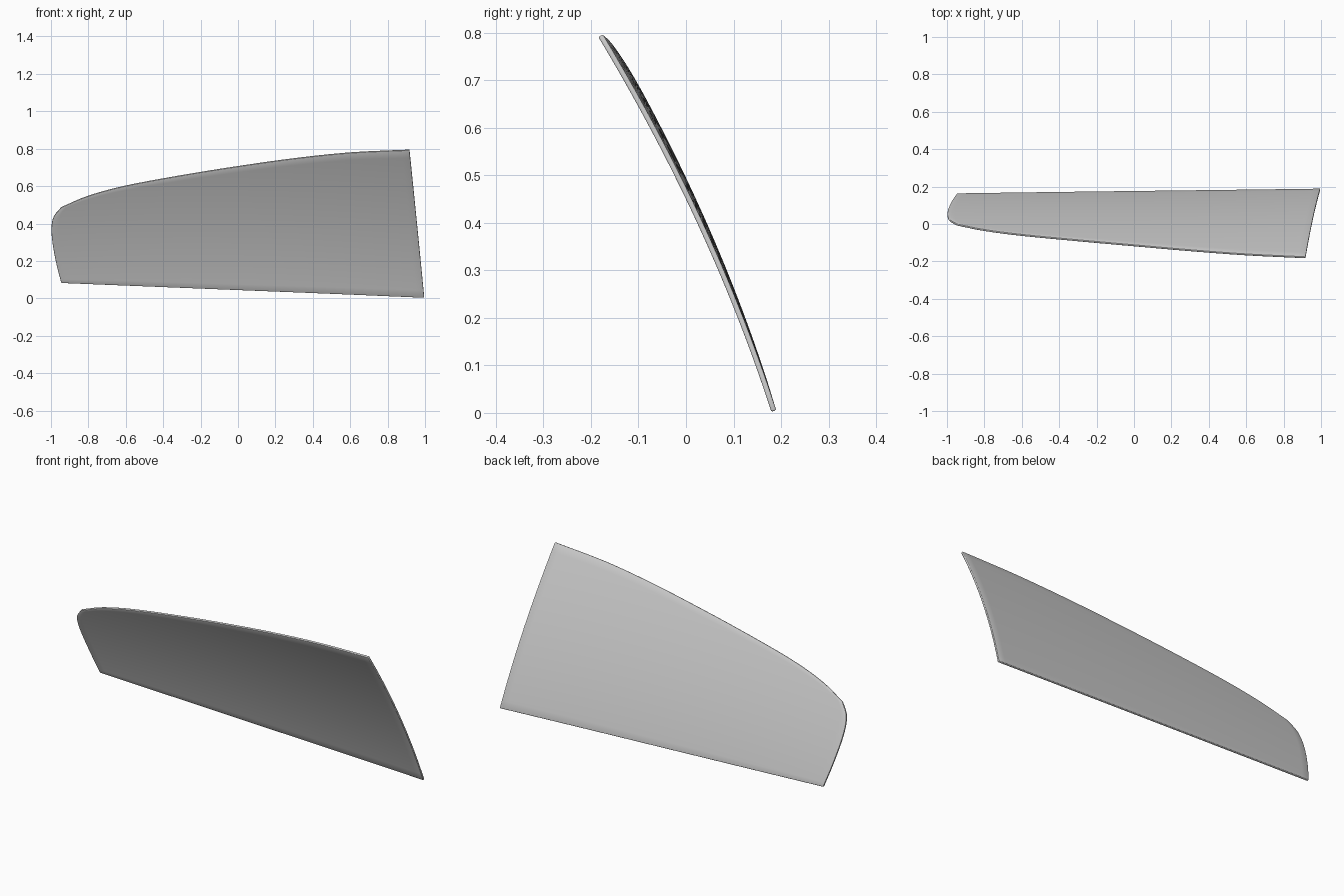
import bpy, bmesh
from mathutils import Vector

if "Cube" in bpy.data.objects:
    bpy.data.objects.remove(bpy.data.objects["Cube"])

NU, NV = 48, 20

# Outline of the pane in front view (x, z)
BOTTOM = [(-0.945, 0.083), (-0.5, 0.065), (0.0, 0.045), (0.5, 0.025), (0.996, 0.004)]
TOP = [(-0.945, 0.487), (-0.8, 0.548), (-0.6, 0.602), (-0.3, 0.658), (0.0, 0.706),
       (0.3, 0.748), (0.6, 0.779), (0.917, 0.794)]
LEFT = [(-0.945, 0.083), (-0.972, 0.19), (-0.992, 0.3), (-0.997, 0.38),
        (-0.985, 0.437), (-0.945, 0.487)]
RIGHT = [(0.996, 0.004), (0.957, 0.4), (0.917, 0.794)]


def smooth_curve(pts, n):
    """Sample a Catmull-Rom curve through pts at n + 1 even arc-length steps."""
    p = [Vector(q) for q in pts]
    p = [2 * p[0] - p[1]] + p + [2 * p[-1] - p[-2]]
    fine = []
    for i in range(1, len(p) - 2):
        a, b, c, d = p[i - 1:i + 3]
        for k in range(40):
            t = k / 40
            fine.append(0.5 * (2 * b + (c - a) * t + (2 * a - 5 * b + 4 * c - d) * t * t
                               + (3 * b - a - 3 * c + d) * t ** 3))
    fine.append(p[-2])
    dist = [0.0]
    for a, b in zip(fine, fine[1:]):
        dist.append(dist[-1] + (b - a).length)
    out, j = [], 0
    for k in range(n + 1):
        s = dist[-1] * k / n
        while j < len(fine) - 2 and dist[j + 1] < s:
            j += 1
        out.append(fine[j].lerp(fine[j + 1], (s - dist[j]) / (dist[j + 1] - dist[j])))
    return out


def depth(x, z):
    """Leaning, gently bowed glass surface."""
    lean = 0.186 - 0.3196 * z - 0.179 * z * z
    return lean + 0.02 * z * (1 - ((x + 0.3) / 1.25) ** 2)


# Blend the four edges into a grid surface
bot, top = smooth_curve(BOTTOM, NU), smooth_curve(TOP, NU)
lef, rig = smooth_curve(LEFT, NV), smooth_curve(RIGHT, NV)
bm = bmesh.new()
grid = []
for i in range(NU + 1):
    u = i / NU
    col = []
    for j in range(NV + 1):
        v = j / NV
        q = (bot[i].lerp(top[i], v) + lef[j].lerp(rig[j], u)
             - bot[0].lerp(bot[-1], u).lerp(top[0].lerp(top[-1], u), v))
        col.append(bm.verts.new((q.x, depth(q.x, q.y), q.y)))
    grid.append(col)
for i in range(NU):
    for j in range(NV):
        bm.faces.new((grid[i][j], grid[i][j + 1], grid[i + 1][j + 1], grid[i + 1][j]))
mesh = bpy.data.meshes.new("window_pane")
bm.to_mesh(mesh)
bm.free()
pane = bpy.data.objects.new("window_pane", mesh)
bpy.context.collection.objects.link(pane)

# Glass thickness with softened rim
solid = pane.modifiers.new("thickness", 'SOLIDIFY')
solid.thickness = 0.011
solid.offset = 0
bevel = pane.modifiers.new("soft_rim", 'BEVEL')
bevel.width = 0.003
bevel.segments = 2
bevel.limit_method = 'ANGLE'
bevel.angle_limit = 0.9

bpy.context.view_layer.objects.active = pane
pane.select_set(True)
bpy.ops.object.shade_smooth_by_angle(angle=0.7)
